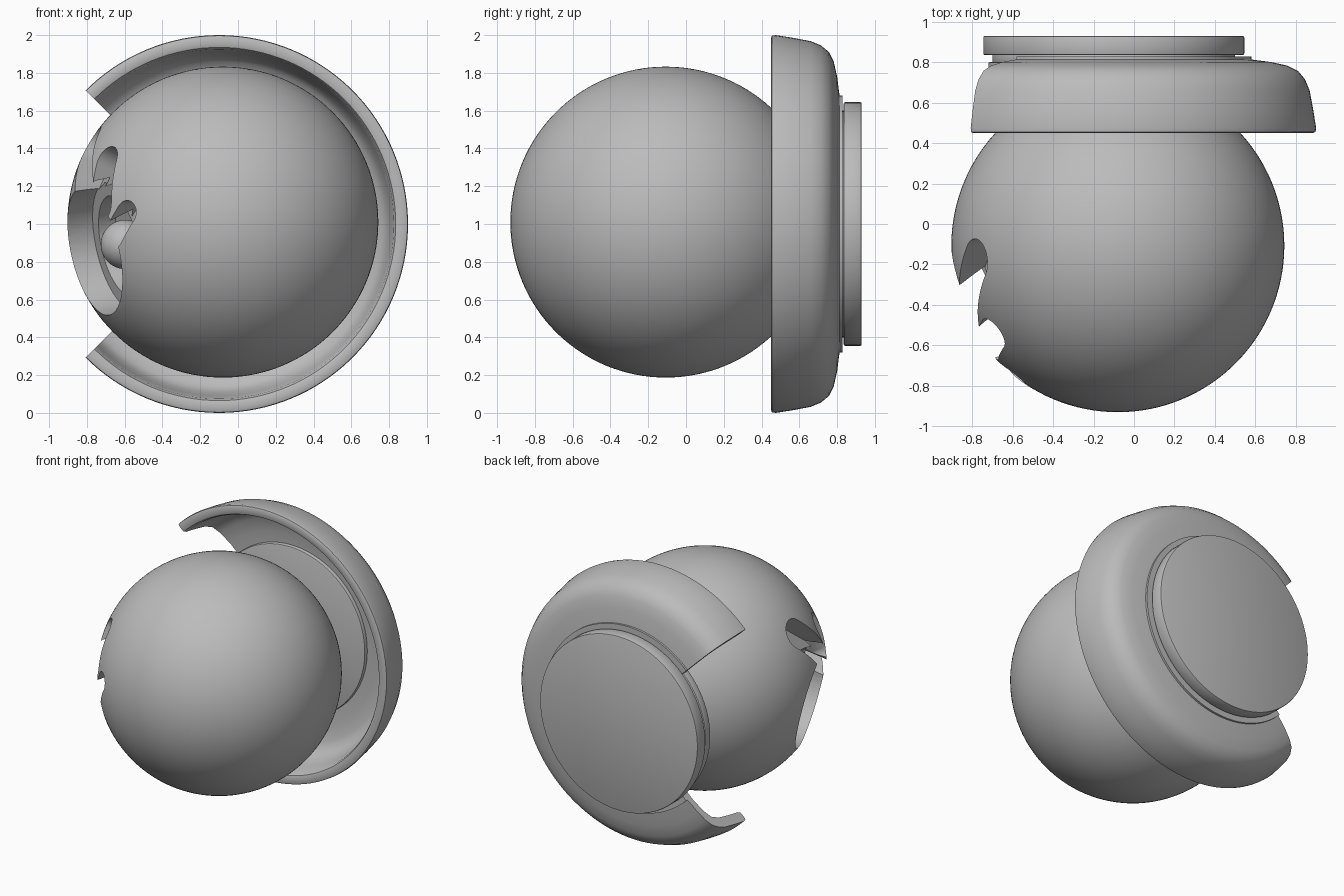
import bpy, bmesh
from math import radians, cos, sin, pi
from mathutils import Vector, Matrix

if "Cube" in bpy.data.objects:
    bpy.data.objects.remove(bpy.data.objects["Cube"], do_unlink=True)

grey = bpy.data.materials.new("plain_grey")
grey.use_nodes = True
GREY = (0.5, 0.5, 0.5, 1)
grey.diffuse_color = GREY
next(n for n in grey.node_tree.nodes if n.type == 'BSDF_PRINCIPLED').inputs["Base Color"].default_value = GREY

CENTRE = Vector((-0.08, -0.107, 1.01))
RADIUS = 0.823
AXIS_X, AXIS_Z = -0.1, 1.0


def finish(name, bm):
    bmesh.ops.recalc_face_normals(bm, faces=bm.faces)
    mesh = bpy.data.meshes.new(name)
    bm.to_mesh(mesh)
    bm.free()
    obj = bpy.data.objects.new(name, mesh)
    bpy.context.collection.objects.link(obj)
    mesh.materials.append(grey)
    return obj


def smooth(obj, angle=35):
    bpy.ops.object.select_all(action='DESELECT')
    obj.select_set(True)
    bpy.context.view_layer.objects.active = obj
    bpy.ops.object.shade_smooth_by_angle(angle=radians(angle))


def ball(name, centre, radius, segments):
    bm = bmesh.new()
    bmesh.ops.create_uvsphere(bm, u_segments=segments, v_segments=segments // 2, radius=radius)
    bmesh.ops.translate(bm, verts=bm.verts, vec=centre)
    return finish(name, bm)


def arc_sweep(name, profile, half_angle, steps):
    """Sweep a closed (radius, y) profile about the mount axis, leaving a gap at -x."""
    bm = bmesh.new()
    loops = []
    for i in range(steps + 1):
        a = half_angle * (2 * i / steps - 1)
        loops.append([bm.verts.new((AXIS_X + r * cos(a), y, AXIS_Z + r * sin(a))) for r, y in profile])
    n = len(profile)
    for p, q in zip(loops, loops[1:]):
        for j in range(n):
            k = (j + 1) % n
            bm.faces.new((p[j], p[k], q[k], q[j]))
    bm.faces.new(loops[0])
    bm.faces.new(loops[-1])
    return finish(name, bm)


def disc(name, radius, y0, y1, bevel):
    bm = bmesh.new()
    bmesh.ops.create_cone(bm, cap_ends=True, segments=96, radius1=radius, radius2=radius, depth=y1 - y0)
    rims = [e for e in bm.edges if abs(e.verts[0].co.z - e.verts[1].co.z) < 1e-4]
    bmesh.ops.bevel(bm, geom=rims, offset=bevel, segments=2, profile=0.5, affect='EDGES')
    bm.transform(Matrix.Translation((AXIS_X, (y0 + y1) / 2, AXIS_Z)) @ Matrix.Rotation(pi / 2, 4, 'X'))
    return finish(name, bm)


def stadium_cutter(name, outward, toward, radius, length, floor, top=1.2):
    """Prism along 'outward' from the ball centre, round at one end, running to 'toward'."""
    z = outward.normalized()
    x = (toward - z * toward.dot(z)).normalized()
    y = z.cross(x)
    outline = [(radius * cos(a), radius * sin(a)) for a in (pi / 2 + pi * i / 24 for i in range(25))]
    outline += [(length + radius * cos(a), radius * sin(a)) for a in (-pi / 2 + pi * i / 24 for i in range(25))]
    bm = bmesh.new()
    low, high = ([bm.verts.new(CENTRE + x * u + y * v + z * h) for u, v in outline] for h in (floor, top))
    bm.faces.new(low)
    bm.faces.new(high)
    for i in range(len(low)):
        j = (i + 1) % len(low)
        bm.faces.new((low[i], low[j], high[j], high[i]))
    return finish(name, bm)


def cut(obj, cutter):
    mod = obj.modifiers.new("cut", 'BOOLEAN')
    mod.operation, mod.solver, mod.object = 'DIFFERENCE', 'EXACT', cutter
    bpy.context.view_layer.objects.active = obj
    bpy.ops.object.modifier_apply(modifier=mod.name)
    bpy.data.objects.remove(cutter, do_unlink=True)


# Main ball with a round socket and three rounded notches above it
body = ball("main_ball", CENTRE, RADIUS, 128)
az, el = radians(22), radians(-12)
socket = Vector((-cos(az) * cos(el), -sin(az) * cos(el), sin(el)))
side = socket.cross(Vector((0, 0, 1)))
cut(body, stadium_cutter("socket_cutter", socket, side, 0.345, 0.001, 0.6))
cut(body, stadium_cutter("inner_socket_cutter", socket, side, 0.27, 0.001, 0.5))

# (rounded end, start at the socket, half width, length)
notches = [((-0.69, -0.07, 0.41), (-0.74, -0.31, 0.18), 0.105, 0.34),
           ((-0.61, -0.43, 0.32), (-0.635, -0.48, 0.15), 0.085, 0.24),
           ((-0.51, -0.64, 0.05), (-0.56, -0.57, -0.06), 0.065, 0.15)]
for end, start, half, length in notches:
    end, start = Vector(end), Vector(start)
    cut(body, stadium_cutter("notch_cutter", end, start - end, half, length, 0.66))
smooth(body)

# Small ball seated in the socket
smooth(ball("socket_ball", CENTRE + socket * 0.57, 0.13, 48))

# Open hood shell: outer curve, then inner curve back to the lip
hood_profile = [(0.985, 0.45), (0.997, 0.455), (1.0, 0.475), (0.985, 0.57), (0.968, 0.66), (0.945, 0.715),
                (0.91, 0.757), (0.86, 0.782), (0.78, 0.8), (0.68, 0.813), (0.68, 0.828), (0.6, 0.828),
                (0.6, 0.77), (0.7, 0.765), (0.8, 0.745), (0.86, 0.715), (0.89, 0.66), (0.91, 0.57),
                (0.925, 0.475), (0.935, 0.455), (0.95, 0.45)]
smooth(arc_sweep("hood_shell", hood_profile, radians(135), 96))

# Mounting plates behind the ball
smooth(disc("inner_plate", 0.62, 0.74, 0.8, 0.008))
smooth(disc("plate_neck", 0.6, 0.79, 0.84, 0.004))
smooth(disc("back_plate", 0.645, 0.835, 0.93, 0.008))
